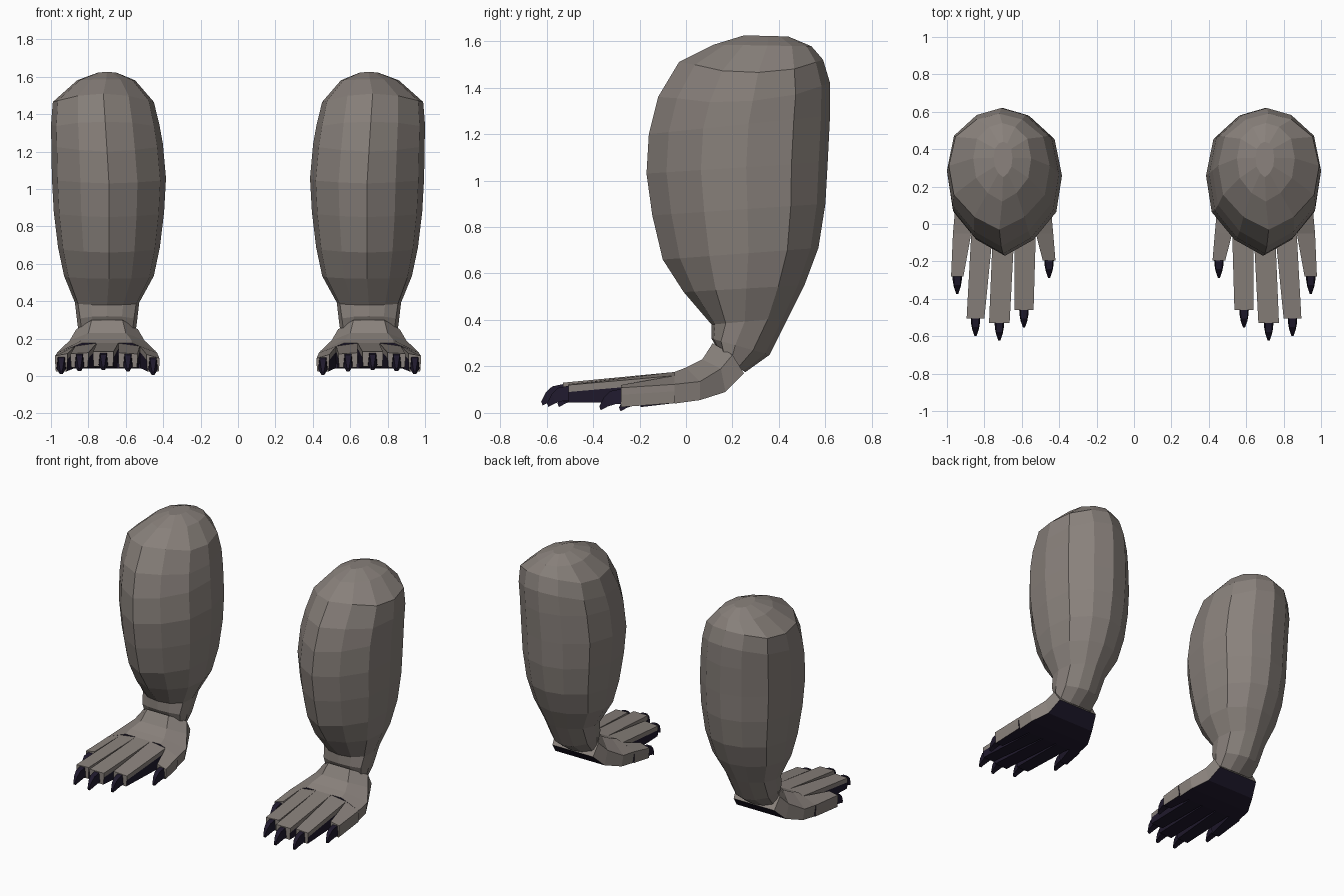
import bpy, bmesh
from mathutils import Vector

if "Cube" in bpy.data.objects:
    bpy.data.objects.remove(bpy.data.objects["Cube"])


def material(name, color):
    m = bpy.data.materials.new(name)
    m.diffuse_color = color
    m.use_nodes = True
    m.node_tree.nodes["Principled BSDF"].inputs["Base Color"].default_value = m.diffuse_color
    return m


hide = material("hide", (0.25, 0.22, 0.20, 1))
dark = material("dark_pad", (0.014, 0.010, 0.026, 1))


def loft(bm, sections, side_mats=None, caps=(0, 0)):
    """Skin closed sections; side_mats gives a material index per side."""
    rings = [[bm.verts.new(p) for p in s] for s in sections]
    n = len(rings[0])
    for a, b in zip(rings, rings[1:]):
        for i in range(n):
            j = (i + 1) % n
            f = bm.faces.new((a[i], a[j], b[j], b[i]))
            f.material_index = side_mats[i] if side_mats else 0
    bm.faces.new(rings[0][::-1]).material_index = caps[0]
    bm.faces.new(rings[-1]).material_index = caps[1]


def finish(name, bm, mats):
    bmesh.ops.recalc_face_normals(bm, faces=bm.faces[:])
    me = bpy.data.meshes.new(name)
    bm.to_mesh(me)
    bm.free()
    for m in mats:
        me.materials.append(m)
    ob = bpy.data.objects.new(name, me)
    bpy.context.collection.objects.link(ob)
    ob.modifiers.new("mirror", 'MIRROR')  # other side across x = 0
    return ob


# Legs: wedge-fronted twelve-sided section (half width, front-to-back fraction)
half = [(0, 0), (.5, .11), (.9, .3), (1, .55), (.87, .8), (.45, .95), (0, 1)]
outline = half + [(-u, t) for u, t in half[-2:0:-1]]
# front y, front z, back y, back z, centre x, half width, front flatness, side drop
leg_rings = [
    (.15, .25, .255, .175, .70, .150, 1.5, 0),
    (.11, .32, .36, .25, .70, .160, 1.5, 0),
    (.11, .38, .44, .41, .70, .172, 1.4, 0),
    (-.01, .52, .51, .55, .69, .240, 1.1, 0),
    (-.10, .66, .57, .71, .69, .272, 1, 0),
    (-.145, .85, .60, .90, .69, .295, 1, 0),
    (-.17, 1.03, .61, 1.08, .69, .305, 1, 0),
    (-.16, 1.20, .62, 1.28, .70, .298, 1, 0),
    (-.12, 1.36, .62, 1.42, .71, .290, 1, .05),
    (-.03, 1.51, .59, 1.52, .72, .270, 1, .05),
    (.12, 1.585, .54, 1.578, .705, .155, 1, 0),
    (.25, 1.625, .44, 1.62, .70, .05, 1, 0),
]
bm = bmesh.new()
loft(bm, [[(cx + u * w, fy + (by - fy) * t ** k,
            fz + (bz - fz) * t ** k - drop * u * u) for u, t in outline]
          for fy, fz, by, bz, cx, w, k, drop in leg_rings])
finish("leg", bm, [hide, dark])

# Feet: arched top, flat dark sole; (y, z) of top, side and bottom edges
foot_rings = [
    ((.115, .30), (.20, .25), (.25, .17), .165),
    ((.07, .23), (.15, .19), (.17, .09), .200),
    ((0, .195), (.06, .135), (.06, .055), .258),
    ((-.05, .176), (-.05, .123), (-.05, .04), .268),
]
bm = bmesh.new()
secs = []
for top, side, bot, w in foot_rings:
    secs.append([(.70 + u * w, *yz) for u, yz in (
        (-.5, top), (.5, top), (1, side), (.95, bot), (-.95, bot), (-1, side))])
loft(bm, secs, [0, 0, 0, 1, 0, 0], (0, 1))
finish("foot", bm, [hide, dark])

# Toes and claws: base x range, base top z left/right,
# tip x range, tip y, tip top z left/right, tip bottom z
toes = [
    (.432, .525, .123, .160, .420, .488, -.195, .095, .115, .025),
    (.525, .640, .160, .176, .537, .640, -.460, .118, .125, .045),
    (.640, .755, .176, .176, .665, .775, -.530, .130, .130, .050),
    (.755, .870, .176, .160, .800, .895, -.505, .125, .120, .045),
    (.870, .968, .160, .123, .912, .978, -.280, .120, .108, .025),
]


def toe_section(l, r, y, zl, zr, bot):
    return [(l, y, zl), (r, y, zr), (r, y, zr - .03),
            (r - .004, y, bot), (l + .004, y, bot), (l, y, zl - .03)]


bt, bc = bmesh.new(), bmesh.new()
for i, (a0, a1, al, ar, b0, b1, y, zl, zr, zb) in enumerate(toes):
    inner, outer = int(i != 0), int(i != 4)
    loft(bt, [toe_section(a0, a1, -.05, al, ar, .042),
              toe_section(b0, b1, y, zl, zr, zb)],
         [0, 0, outer, 1, inner, 0], (1, 0))

    # hooked claw
    cx, cz = (b0 + b1) / 2, (zl + zr) / 4 + zb / 2
    claw = []
    for dy, dz, w, h in ((.03, .005, .027, .032), (-.035, -.004, .024, .028),
                         (-.065, -.022, .018, .020), (-.09, -.050, .008, .008)):
        c = Vector((cx, y + dy, cz + dz))
        claw.append([c + Vector((u * w, -v * h * .4, v * h))
                     for u, v in ((-.7, 1), (.7, 1), (1, -1), (-1, -1))])
    loft(bc, claw)
finish("toes", bt, [hide, dark])
finish("claws", bc, [dark])
